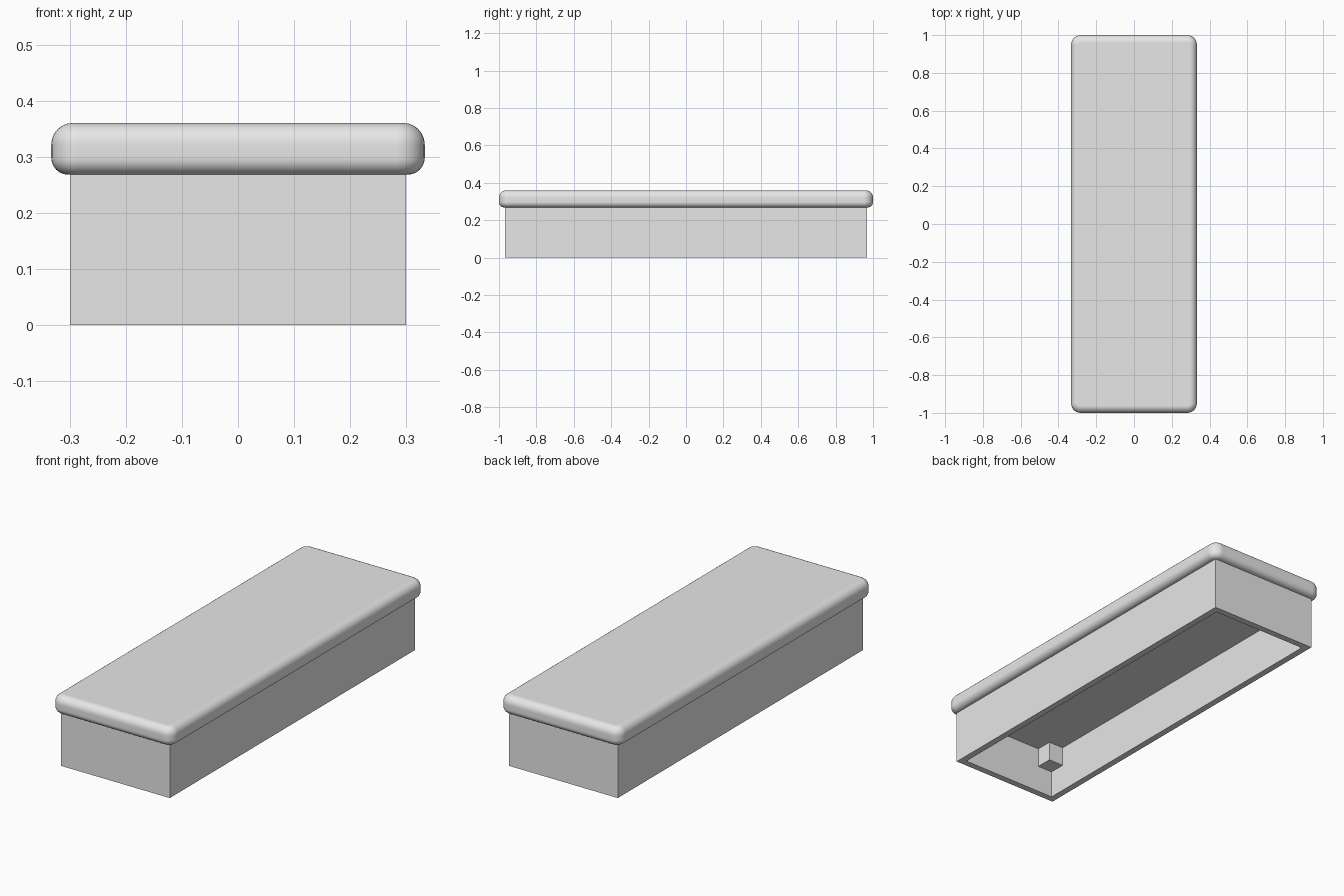
import bpy
import bmesh
from math import sin, cos, pi

default = bpy.data.objects.get("Cube")
if default:
    bpy.data.objects.remove(default, do_unlink=True)

BASE_X, BASE_Y, BASE_H = 0.30, 0.967, 0.268   # half width, half length, height
LID_X, LID_Y, TOP = 0.333, 1.0, 0.36
WALL = 0.033
CEILING = BASE_H - WALL

grey = bpy.data.materials.new("light_grey")
grey.use_nodes = True
colour = (0.8, 0.8, 0.8, 1.0)
grey.diffuse_color = colour
grey.node_tree.nodes["Principled BSDF"].inputs["Base Color"].default_value = colour


def finish(bm, name):
    bmesh.ops.recalc_face_normals(bm, faces=bm.faces)
    mesh = bpy.data.meshes.new(name)
    bm.to_mesh(mesh)
    bm.free()
    mesh.materials.append(grey)
    obj = bpy.data.objects.new(name, mesh)
    bpy.context.collection.objects.link(obj)
    return obj


def box(lo, hi):
    bm = bmesh.new()
    bmesh.ops.create_cube(bm, size=1)
    for v in bm.verts:
        v.co = [(a + b) / 2 + c * (b - a) for a, b, c in zip(lo, hi, v.co)]
    return bm


def rounded_ring(bm, half_x, half_y, radius, z, steps=6):
    """Loop of vertices around a rectangle with rounded corners."""
    ring = []
    for corner, (sx, sy) in enumerate([(1, 1), (-1, 1), (-1, -1), (1, -1)]):
        for i in range(steps + 1):
            a = (corner + i / steps) * pi / 2
            ring.append(bm.verts.new((sx * (half_x - radius) + radius * cos(a),
                                      sy * (half_y - radius) + radius * sin(a), z)))
    return ring


# Hollow base, open underneath
bm = box((-BASE_X, -BASE_Y, 0), (BASE_X, BASE_Y, BASE_H))
bottom = min(bm.faces, key=lambda f: f.calc_center_median().z)
bmesh.ops.inset_region(bm, faces=[bottom], thickness=WALL, use_even_offset=True)
bmesh.ops.inset_region(bm, faces=[bottom], thickness=0, depth=-CEILING)
finish(bm, "hollow_base")

# Small blocks in the inner corners under the ceiling
BLOCK, BLOCK_H = 0.083, 0.097
for side, sx in (("left", 1), ("right", -1)):
    for end, sy in (("front", -1), ("back", 1)):
        xs = sorted(sx * (BASE_X - WALL - d) for d in (0, BLOCK))
        ys = sorted(sy * (BASE_Y - WALL - d) for d in (0, BLOCK))
        bm = box((xs[0], ys[0], CEILING - BLOCK_H), (xs[1], ys[1], CEILING))
        finish(bm, f"corner_block_{end}_{side}")

# Lid slab with rounded rim: (inset, height) profile swept around the outline
CORNER, R_TOP, R_LOW, STEPS = 0.05, 0.038, 0.03, 6
profile = []
for i in range(STEPS + 1):
    a = i / STEPS * pi / 2
    profile.append((R_LOW * (1 - sin(a)), BASE_H + R_LOW * (1 - cos(a))))
for i in range(STEPS + 1):
    a = i / STEPS * pi / 2
    profile.append((R_TOP * (1 - cos(a)), TOP - R_TOP * (1 - sin(a))))

bm = bmesh.new()
rings = [rounded_ring(bm, LID_X - d, LID_Y - d, CORNER - d, z) for d, z in profile]
for low, high in zip(rings, rings[1:]):
    for i in range(len(low)):
        j = (i + 1) % len(low)
        bm.faces.new((low[i], low[j], high[j], high[i]))
bm.faces.new(rings[0][::-1])
bm.faces.new(rings[-1])
lid = finish(bm, "lid")

bpy.ops.object.select_all(action="DESELECT")
lid.select_set(True)
bpy.context.view_layer.objects.active = lid
bpy.ops.object.shade_smooth_by_angle()
lid.modifiers.new("even_shading", "WEIGHTED_NORMAL").keep_sharp = True
